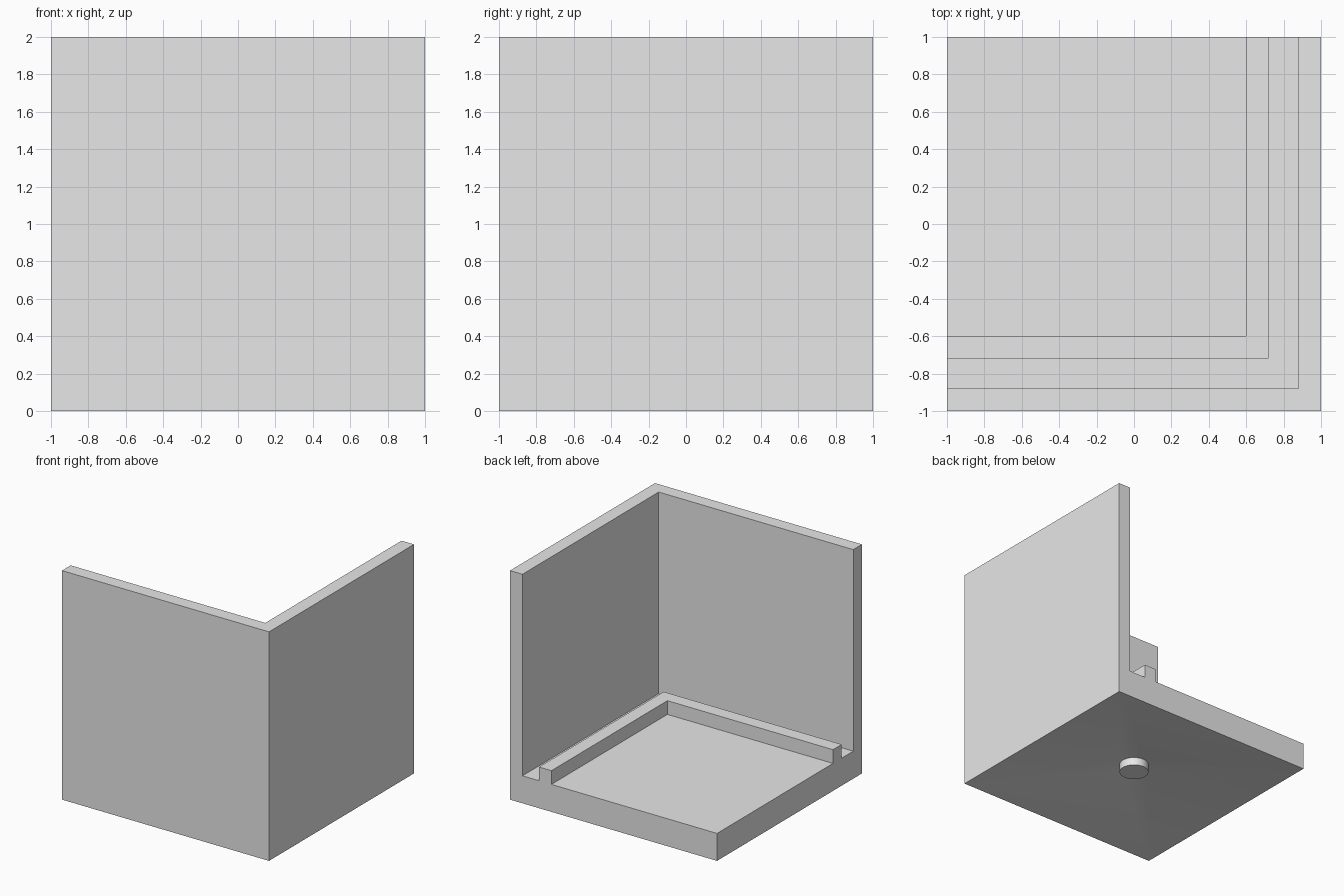
import bpy, bmesh
from math import sin, cos, pi

cube = bpy.data.objects.get("Cube")
if cube:
    bpy.data.objects.remove(cube, do_unlink=True)

grey = bpy.data.materials.new("plain_grey")
grey.use_nodes = True
grey.diffuse_color = (0.8, 0.8, 0.8, 1)
grey.node_tree.nodes["Principled BSDF"].inputs["Base Color"].default_value = (0.8, 0.8, 0.8, 1)

FLOOR, RIB_TOP, TOP = 0.24, 0.36, 2.0
RADIUS, SIDES = 0.12, 32
HOLLOW, BOSS_END = 0.11, 0.04

# Section from outer wall to far corner: (distance from centre, height)
section = [(1, 0), (1, TOP), (0.88, TOP), (0.88, FLOOR), (0.72, FLOOR),
           (0.72, RIB_TOP), (0.6, RIB_TOP), (0.6, FLOOR), (-1, FLOOR), (-1, 0)]

bm = bmesh.new()
known = {}


def vert(x, y, z):
    key = (round(x, 4), round(y, 4), round(z, 4))
    if key not in known:
        known[key] = bm.verts.new(key)
    return known[key]


def face(points):
    unique = list(dict.fromkeys(points))
    if len(unique) > 2:
        bm.faces.new(unique)


# Walls, groove, rib and floor: sweep the section round the mitred corner
rows = [[vert(-1, -d, z), vert(d, -d, z), vert(d, 1, z)] for d, z in section]
for a, b in zip(rows[:-2], rows[1:-1]):
    for i in range(2):
        face([a[i], a[i + 1], b[i + 1], b[i]])
face([r[0] for r in rows])
face([r[2] for r in rows])


def ring(z):
    return [vert(RADIUS * cos(2 * pi * i / SIDES), RADIUS * sin(2 * pi * i / SIDES), z)
            for i in range(SIDES)]


# Shallow hollow underside rising to a short central boss
upper, lower = ring(HOLLOW), ring(BOSS_END)
corners = [vert(1, 1, 0), vert(-1, 1, 0), vert(-1, -1, 0), vert(1, -1, 0)]
quarter = SIDES // 4
for i in range(SIDES):
    j = (i + 1) % SIDES
    face([corners[i // quarter], upper[i], upper[j]])
    face([upper[i], upper[j], lower[j], lower[i]])
for k in range(4):
    face([corners[k], corners[(k + 1) % 4], upper[(k + 1) * quarter % SIDES]])
face(lower)

bmesh.ops.recalc_face_normals(bm, faces=bm.faces)
mesh = bpy.data.meshes.new("corner_bracket")
bm.to_mesh(mesh)
bm.free()
mesh.materials.append(grey)
bracket = bpy.data.objects.new("corner_bracket", mesh)
bpy.context.collection.objects.link(bracket)

# Rounded boss side, crisp edges elsewhere
bpy.ops.object.select_all(action='DESELECT')
bracket.select_set(True)
bpy.context.view_layer.objects.active = bracket
bpy.ops.object.shade_smooth_by_angle(angle=pi / 6)
